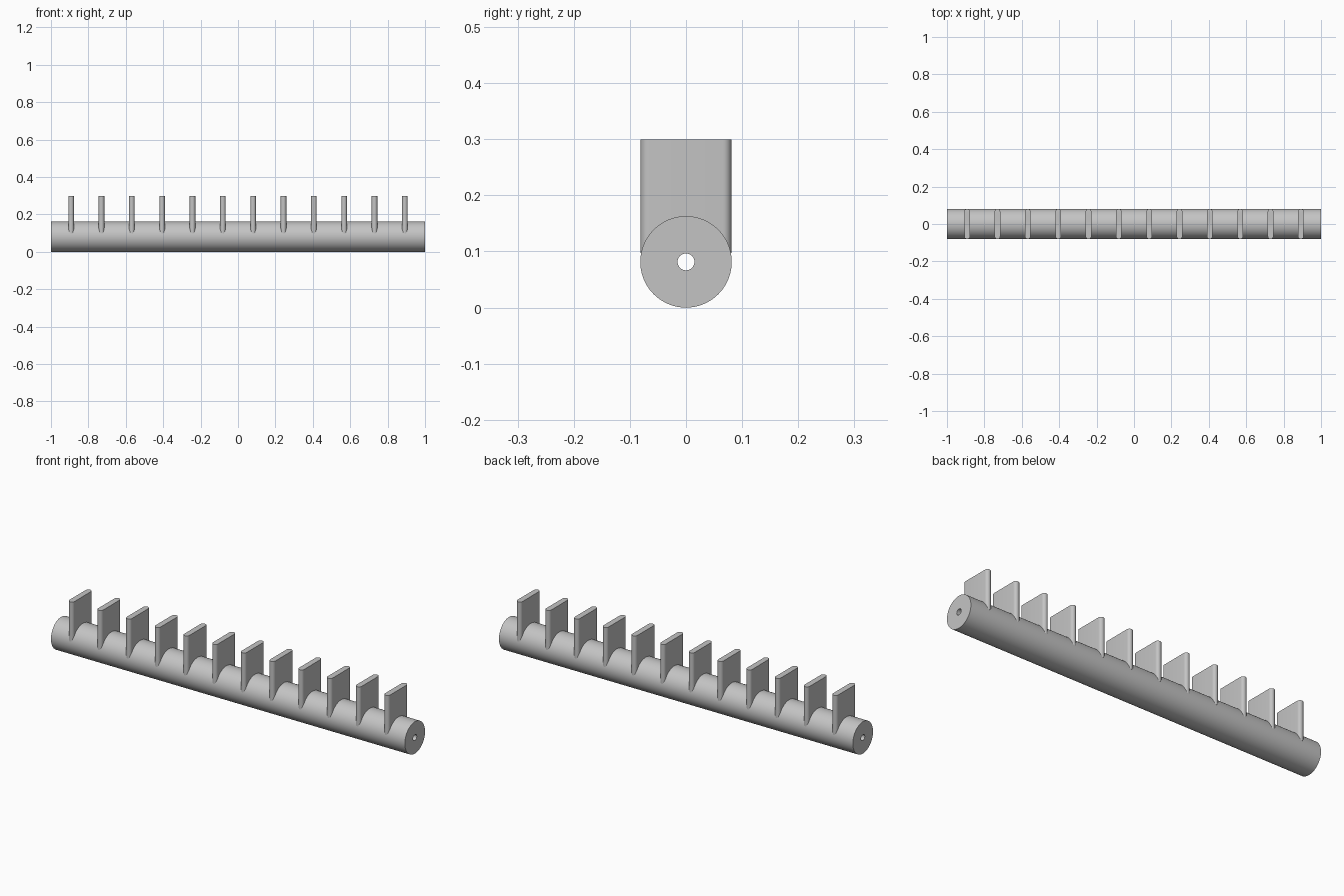
import bpy, bmesh, math

cube = bpy.data.objects.get("Cube")
if cube:
    bpy.data.objects.remove(cube)

RADIUS, BORE, HALF = 0.0815, 0.015, 1.0
FINS, PITCH, THICK, TOP = 12, 0.1622, 0.03, 0.3

grey = bpy.data.materials.new("light grey")
grey.use_nodes = True
colour = (0.55, 0.55, 0.55, 1)
grey.diffuse_color = colour
grey.node_tree.nodes["Principled BSDF"].inputs["Base Color"].default_value = colour


def finish(bm, name):
    """Turn a bmesh into a shaded object."""
    bmesh.ops.recalc_face_normals(bm, faces=bm.faces)
    mesh = bpy.data.meshes.new(name)
    bm.to_mesh(mesh)
    bm.free()
    mesh.materials.append(grey)
    ob = bpy.data.objects.new(name, mesh)
    bpy.context.collection.objects.link(ob)
    bpy.ops.object.select_all(action='DESELECT')
    ob.select_set(True)
    bpy.context.view_layer.objects.active = ob
    bpy.ops.object.shade_smooth_by_angle(angle=math.radians(30))
    return ob


# Round bar with a bore along its length: a closed profile swept round x
bm = bmesh.new()
STEPS = 96
profile = [(-HALF, RADIUS), (HALF, RADIUS), (HALF, BORE), (-HALF, BORE)]
rings = []
for i in range(STEPS):
    a = math.tau * i / STEPS
    rings.append([bm.verts.new((x, r * math.cos(a), RADIUS + r * math.sin(a)))
                  for x, r in profile])
for i in range(STEPS):
    a, b = rings[i - 1], rings[i]
    for j in range(4):
        bm.faces.new((a[j - 1], a[j], b[j], b[j - 1]))
finish(bm, "bored_bar")

# Upright fins with half-round front and back edges
BASE, DEPTH, ARC = 0.0975, 0.0808, 16
r = THICK / 2
outline = []
for side in (1, -1):
    for i in range(ARC + 1):
        a = math.pi * i / ARC
        outline.append((side * r * math.cos(a),
                        side * (DEPTH - r + r * math.sin(a))))
for n in range(FINS):
    cx = (n - (FINS - 1) / 2) * PITCH
    bm = bmesh.new()
    face = bm.faces.new([bm.verts.new((cx + x, y, BASE)) for x, y in outline])
    top = bmesh.ops.extrude_face_region(bm, geom=[face])["geom"]
    for v in top:
        if isinstance(v, bmesh.types.BMVert):
            v.co.z = TOP
    finish(bm, f"fin_{n + 1}")
